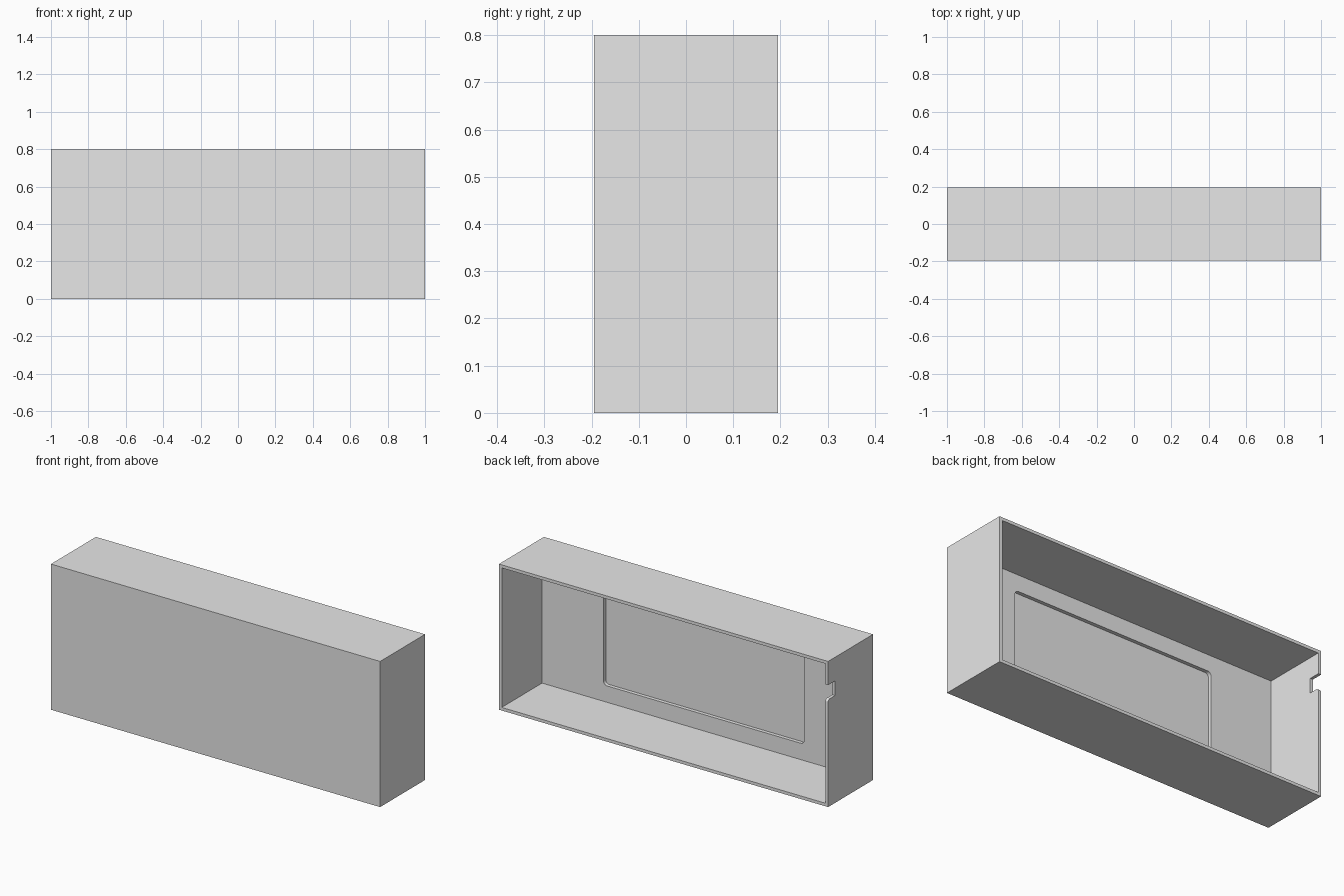
import bpy
import bmesh
from mathutils import Matrix, Vector

if "Cube" in bpy.data.objects:
    bpy.data.objects.remove(bpy.data.objects["Cube"], do_unlink=True)

LENGTH, DEPTH, HEIGHT = 2.0, 0.39, 0.8
WALL = 0.017            # side walls
PANEL = 0.04            # front panel
BACK = DEPTH / 2
INNER_FRONT = -BACK + PANEL

grey = bpy.data.materials.new("light_grey")
grey.use_nodes = True
grey.diffuse_color = (0.8, 0.8, 0.8, 1)
grey.node_tree.nodes["Principled BSDF"].inputs["Base Color"].default_value = (0.8, 0.8, 0.8, 1)


def block(name, low, high, round_axis=None, radius=0.0, chosen=lambda mid: True):
    """Box between two corners; edges along round_axis may be rounded."""
    low, high = Vector(low), Vector(high)
    bm = bmesh.new()
    bmesh.ops.create_cube(bm, size=1, matrix=Matrix.Translation((low + high) / 2)
                          @ Matrix.Diagonal((*(high - low), 1)))
    if round_axis is not None:
        edges = []
        for e in bm.edges:
            a, b = (v.co for v in e.verts)
            if abs((a - b)[round_axis]) > 1e-4 and chosen((a + b) / 2):
                edges.append(e)
        bmesh.ops.bevel(bm, geom=edges, offset=radius, segments=6,
                        profile=0.5, affect='EDGES')
    mesh = bpy.data.meshes.new(name)
    bm.to_mesh(mesh)
    bm.free()
    mesh.materials.append(grey)
    obj = bpy.data.objects.new(name, mesh)
    bpy.context.collection.objects.link(obj)
    return obj


def cut(target, cutter):
    """Subtract the cutter from the target, then discard it."""
    cutter.hide_render = True
    mod = target.modifiers.new(cutter.name, 'BOOLEAN')
    mod.operation = 'DIFFERENCE'
    mod.solver = 'EXACT'
    mod.object = cutter
    bpy.context.view_layer.objects.active = target
    bpy.ops.object.modifier_apply(modifier=mod.name)
    bpy.data.objects.remove(cutter, do_unlink=True)


# Outer housing
housing = block("housing", (-LENGTH / 2, -BACK, 0), (LENGTH / 2, BACK, HEIGHT))

# Hollow interior, open at the back
cut(housing, block("cavity_cutter",
                   (-LENGTH / 2 + WALL, INNER_FRONT, WALL),
                   (LENGTH / 2 - WALL, BACK + 0.1, HEIGHT - WALL)))

# Shallow rounded recess inside the front panel
cut(housing, block("recess_cutter",
                   (-0.61, INNER_FRONT - 0.02, 0.107),
                   (0.61, INNER_FRONT + 0.05, HEIGHT - 0.107),
                   round_axis=1, radius=0.022))

# Cable notch in the rim of one end wall
NOTCH_LOW, NOTCH_HIGH, NOTCH_DEPTH = 0.59, 0.67, 0.06
WALL_X = (-LENGTH / 2 - 0.05, -LENGTH / 2 + WALL + 0.05)
cut(housing, block("notch_cutter",
                   (WALL_X[0], BACK - NOTCH_DEPTH, NOTCH_LOW),
                   (WALL_X[1], BACK + 0.05, NOTCH_HIGH)))

# Rounded lower lip of the notch
bm = bmesh.new()
bm.from_mesh(housing.data)
lip = [e for e in bm.edges
       if all(abs(v.co.y - BACK) < 1e-3 and abs(v.co.z - NOTCH_LOW) < 1e-3
              and v.co.x < 0 for v in e.verts)]
if lip:
    bmesh.ops.bevel(bm, geom=lip, offset=0.015, segments=4, profile=0.5, affect='EDGES')
bm.to_mesh(housing.data)
bm.free()

# Smooth only the small rounded corners
bpy.ops.object.select_all(action='DESELECT')
housing.select_set(True)
bpy.context.view_layer.objects.active = housing
bpy.ops.object.shade_smooth_by_angle(angle=0.5)
